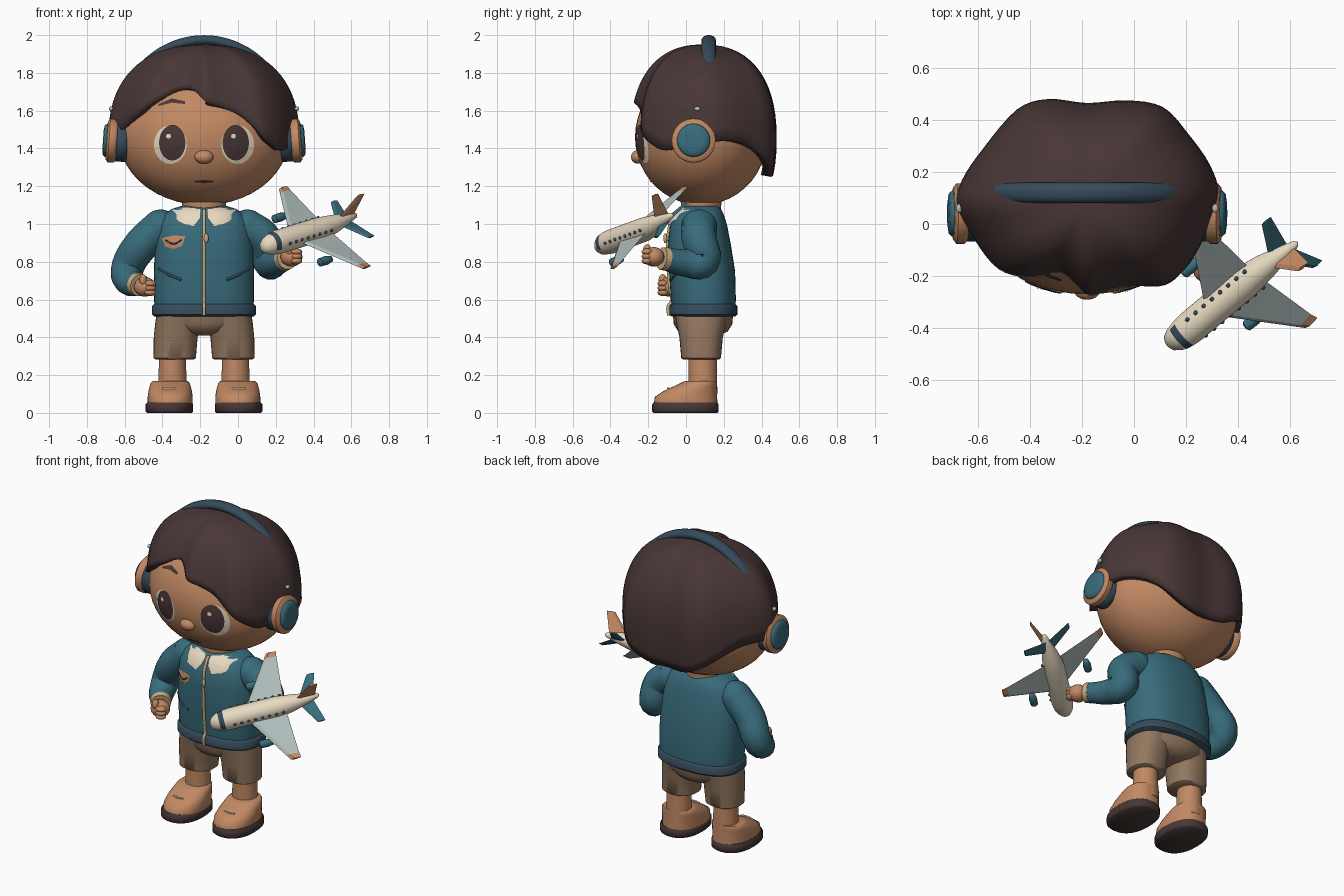
import bpy, bmesh
from math import sin, cos, pi, radians, asin, copysign
from mathutils import Vector, Matrix
from mathutils.bvhtree import BVHTree

if "Cube" in bpy.data.objects:
    bpy.data.objects.remove(bpy.data.objects["Cube"])

MID = -.18  # the figure's centre line in x


def material(name, *rgb):
    mat = bpy.data.materials.new(name)
    mat.use_nodes = True
    mat.diffuse_color = (*rgb, 1)
    shader = next(n for n in mat.node_tree.nodes if n.type == "BSDF_PRINCIPLED")
    shader.inputs["Base Color"].default_value = (*rgb, 1)
    return mat


SKIN = material("warm skin", .54, .25, .125)
HAIR = material("dark brown", .065, .038, .037)
TEAL = material("jacket teal", .04, .15, .2)
NAVY = material("dark navy", .035, .07, .105)
SHORTS = material("khaki brown", .29, .185, .115)
CREAM = material("cream", .8, .7, .53)
GREY = material("wing grey", .42, .5, .49)
TAN = material("golden tan", .58, .41, .21)


def add(name, mesh, mats, angle=50):
    for m in mats:
        mesh.materials.append(m)
    mesh.shade_smooth()
    mesh.set_sharp_from_angle(angle=radians(angle))
    ob = bpy.data.objects.new(name, mesh)
    bpy.context.scene.collection.objects.link(ob)
    return ob


def finish(name, bm, mats, M=Matrix(), angle=50):
    bm.transform(M)
    bmesh.ops.recalc_face_normals(bm, faces=bm.faces)
    mesh = bpy.data.meshes.new(name)
    bm.to_mesh(mesh)
    bm.free()
    return add(name, mesh, mats, angle)


def bridge(bm, rows, closed=True):
    for a, b in zip(rows, rows[1:]):
        n = len(a)
        for i in range(n if closed else n - 1):
            j = (i + 1) % n
            bm.faces.new((a[i], a[j], b[j], b[i]))


def loft(name, rings, mat, M=Matrix(), n=36, power=2):
    """Stack of (z, rx, ry, cx, cy) superellipse rings, capped at both ends."""
    bm, rows = bmesh.new(), []
    bend = lambda v: copysign(abs(v) ** (2 / power), v)
    for z, rx, ry, cx, cy in rings:
        turn = [2 * pi * i / n for i in range(n)]
        rows.append([bm.verts.new((cx + rx * bend(cos(a)), cy + ry * bend(sin(a)), z)) for a in turn])
    bridge(bm, rows)
    bm.faces.new(rows[0])
    bm.faces.new(rows[-1])
    return finish(name, bm, [mat], M)


def ball(name, at, size, mat, M=Matrix(), detail=24):
    bm = bmesh.new()
    bmesh.ops.create_uvsphere(bm, u_segments=detail, v_segments=detail // 2 + 2, radius=1)
    return finish(name, bm, [mat], M @ Matrix.Translation(at) @ Matrix.Diagonal((*size, 1)))


def tube(name, points, radii, mat, M=Matrix()):
    curve = bpy.data.curves.new(name, "CURVE")
    curve.dimensions, curve.bevel_depth, curve.bevel_resolution = "3D", 1, 5
    curve.resolution_u, curve.use_fill_caps = 6, True
    spline = curve.splines.new("BEZIER")
    spline.bezier_points.add(len(points) - 1)
    for bp, p, r in zip(spline.bezier_points, points, radii):
        bp.co, bp.radius = p, r
        bp.handle_left_type = bp.handle_right_type = "AUTO"
    temp = bpy.data.objects.new(name + " path", curve)
    bpy.context.scene.collection.objects.link(temp)
    graph = bpy.context.evaluated_depsgraph_get()
    mesh = bpy.data.meshes.new_from_object(temp.evaluated_get(graph))
    bpy.data.objects.remove(temp)
    mesh.materials.clear()
    mesh.transform(M)
    return add(name, mesh, [mat])


def front_of(ob, x, z):
    tree = BVHTree.FromPolygons([v.co for v in ob.data.vertices], [p.vertices for p in ob.data.polygons])
    hit = tree.ray_cast(Vector((x, -2, z)), Vector((0, 1, 0)))[0]
    return hit.y if hit else 0


def decal(name, outline, mat, target, lift):
    """Thin plate that follows the front of the target."""
    bm, rows = bmesh.new(), []
    mid = sum((Vector(p) for p in outline), Vector((0, 0))) / len(outline)
    for k in (1, .75, .5, .25, .02):
        spots = [mid + (Vector(p) - mid) * k for p in outline]
        rows.append([bm.verts.new((x, front_of(target, x, z) - lift, z)) for x, z in spots])
    bridge(bm, rows)
    bm.faces.new(rows[-1])
    return finish(name, bm, [mat])


def oval(x, z, rx, rz, n=28):
    return [(x + rx * cos(2 * pi * i / n), z + rz * sin(2 * pi * i / n)) for i in range(n)]


# Head with face details
tilts = [radians(a) for a in range(-88, 89, 8)]
head = loft("head", [(1.46 + .36 * sin(a), .45 * cos(a), .35 * cos(a), MID, .08) for a in tilts], SKIN, n=48)
ball("nose", (MID, -.255, 1.355), (.05, .036, .036), SKIN)
for side, label in ((-1, "right"), (1, "left")):
    x = MID + side * .172
    decal(label + "_eye_white", oval(x + side * .006, 1.42, .087, .102), CREAM, head, .004)
    decal(label + "_eye_iris", oval(x - side * .004, 1.43, .07, .094), HAIR, head, .008)
    decal(label + "_eye_glint", oval(x - .016, 1.465, .013, .013, 10), CREAM, head, .011)
    decal(label + "_eyebrow", [(MID + side * a, b) for a, b in
          ((.1, 1.65), (.17, 1.665), (.24, 1.635), (.24, 1.625), (.17, 1.645), (.1, 1.635))], HAIR, head, .006)
decal("mouth", oval(MID, 1.225, .055, .007, 16), HAIR, head, .004)

# Hair cap: plan outline with the height of its lower edge
plan = [Vector(p) for p in (
    (.01, -.385, 1.65), (.1, -.355, 1.62), (.19, -.335, 1.58), (.3, -.325, 1.48), (.37, -.27, 1.42),
    (.42, -.2, 1.39), (.47, -.09, 1.42), (.505, .03, 1.43), (.47, .14, 1.44), (.39, .255, 1.41),
    (.29, .36, 1.32), (.15, .385, 1.26), (0, .375, 1.25), (-.15, .39, 1.26), (-.27, .35, 1.32),
    (-.4, .2, 1.42), (-.48, .08, 1.44), (-.505, -.02, 1.45), (-.44, -.14, 1.5), (-.35, -.27, 1.6),
    (-.24, -.315, 1.67), (-.12, -.31, 1.72), (-.05, -.35, 1.7))]
bm, columns, steps, power = bmesh.new(), [], 18, 2.35
crown = bm.verts.new((MID, .09, 1.95))
for i in range(len(plan)):
    a, b, c, d = (plan[(i + k) % len(plan)] for k in (-1, 0, 1, 2))
    for t in (0, .25, .5, .75):
        p = b + (c - a) * t / 2 + (a * 2 - b * 5 + c * 4 - d) * t * t / 2 + (b * 3 - a - c * 3 + d) * t ** 3 / 2
        drop = (p.z - 1.45) * 2
        low = copysign(asin(abs(drop) ** (power / 2)), drop)
        column = []
        for s in range(1, steps + 1):
            f = pi / 2 + (low - pi / 2) * s / steps
            wide = cos(f) ** (2 / power)
            high = copysign(abs(sin(f)) ** (2 / power), f)
            column.append(bm.verts.new((MID + p.x * wide, .09 + p.y * wide, 1.45 + .5 * high)))
        columns.append(column)
for a, b in zip(columns, columns[1:] + columns[:1]):
    bm.faces.new((crown, a[0], b[0]))
    for s in range(steps - 1):
        bm.faces.new((a[s], a[s + 1], b[s + 1], b[s]))
hair = finish("hair", bm, [HAIR])
shell = hair.modifiers.new("thickness", "SOLIDIFY")
shell.thickness, shell.offset = .05, -1

# Headphones
arc = [radians(a) for a in range(-72, 73, 12)]
tube("headband", [(MID + .47 * sin(a), 0, 1.45 + .523 * cos(a)) for a in arc], [.027] * len(arc), NAVY,
     Matrix.Translation((0, .12, 0)) @ Matrix.Diagonal((1, 1.45, 1, 1)))
for side, label in ((-1, "right"), (1, "left")):
    M = Matrix.Translation((MID + side * .4, .04, 1.435)) @ Matrix.Rotation(side * radians(86), 4, "Y")
    for part, lo, hi, r, mat in (("cushion", 0, .075, .108, NAVY), ("ring", .06, .118, .116, SKIN),
                                 ("cap", .1, .135, .088, TEAL)):
        rings = [(lo, r * .9), (lo + .012, r), (hi - .015, r), (hi - .004, r * .88), (hi, r * .6)]
        loft(label + "_headphone_" + part, [(z, q, q, 0, 0) for z, q in rings], mat, M)
    ball(label + "_band_pin", (MID + side * .492, .06, 1.61), (.012, .017, .012), GREY)

# Jacket
loft("neck", [(1.02, .11, .1, MID, .08), (1.14, .12, .11, MID, .08)], SKIN)
torso = loft("jacket", [(z, rx, ry, MID, cy) for z, rx, ry, cy in (
    (.53, .258, .165, .095), (.6, .265, .172, .092), (.75, .266, .175, .085), (.9, .258, .166, .07),
    (1, .242, .15, .066), (1.05, .215, .13, .07), (1.08, .17, .11, .075), (1.095, .12, .09, .08))], TEAL, power=2.5)
loft("waistband", [(z, .274 - e, .18 - e, MID, .092) for z, e in
     ((.51, .012), (.52, 0), (.565, 0), (.578, .012))], NAVY, power=2.5)
track = [(MID, front_of(torso, MID, z) - .003, z) for z in (.58, .7, .82, .94, 1.03, 1.075)]
tube("zipper", [(MID, -.092, .515), (MID, -.092, .57)] + track, [.009] * 8, TAN)
ball("zipper_pull", (MID + .012, -.11, .925), (.012, .01, .026), TAN)
for side, label in ((-1, "right"), (1, "left")):
    flap = [(MID + side * a, b) for a, b in
            ((.015, 1.08), (.02, 1.03), (.055, .985), (.135, 1.01), (.17, 1.075), (.09, 1.09))]
    decal(label + "_collar", flap, CREAM, torso, .012)
    slit = [(MID + side * a, b) for a, b in ((.12, .705), (.18, .73), (.24, .765))]
    tube(label + "_pocket", [(x, front_of(torso, x, z), z) for x, z in slit], [.007] * 3, NAVY)
decal("badge", [(-.405, .925), (-.34, .94), (-.28, .935), (-.295, .885), (-.34, .868), (-.385, .88)], SKIN, torso, .006)
wings = [(-.385, .915), (-.34, .895), (-.3, .915)]
tube("badge_chevron", [(x, front_of(torso, x, z) - .007, z) for x, z in wings], [.004] * 3, NAVY)

# Arms and hands
arms = {
    "right": [(-.41, .08, .985), (-.52, .09, .88), (-.588, .11, .755), (-.575, .04, .695), (-.53, -.03, .68)],
    "left": [(.05, .07, .985), (.14, .07, .92), (.165, .09, .8), (.19, 0, .795), (.25, -.11, .815)]}
for label, path in arms.items():
    tube(label + "_sleeve", path, (.095, .093, .086, .075, .06), TEAL)
    ball(label + "_shoulder", path[0], (.095, .095, .092), TEAL)
    wrist = Vector(path[-1])
    aim = (wrist - Vector(path[-2])).normalized()
    tube(label + "_cuff", [wrist - aim * .008, wrist + aim * .022], (.063, .06), TAN)
    palm = wrist + aim * .07
    ball(label + "_palm", palm, (.058, .056, .052), SKIN)
    for k in range(3):
        ball(f"{label}_finger_{k}", palm + aim * .028 + Vector((.012, -.01, .022 - .024 * k)), (.032, .03, .018), SKIN)
    ball(label + "_thumb", palm + Vector((-.01, -.035, .035)), (.02, .022, .032), SKIN)

# Shorts, legs and boots
loft("shorts_seat", [(z, rx, ry, MID, .09) for z, rx, ry in
     ((.41, .06, .08), (.43, .15, .13), (.47, .23, .155), (.53, .25, .16))], SHORTS)
for side, label in ((-1, "right"), (1, "left")):
    x = MID + side * .155
    loft(label + "_shorts_leg", [(z, r, ry, x - side * shift, .08) for z, r, ry, shift in
         ((.283, .1, .095, 0), (.29, .112, .105, 0), (.4, .116, .115, .005), (.47, .122, .13, .018), (.53, .12, .14, .025))],
         SHORTS, power=2.3)
    loft(label + "_leg", [(.1, .078, .076, x + side * .012, .09), (.3, .07, .075, x + side * .012, .088)], SKIN)
    x = MID + side * .183
    loft(label + "_sole", [(z, .126 - e, .176 - e, x, -.003) for z, e in
         ((0, .008), (.008, 0), (.045, 0), (.056, .008))], HAIR, power=2.3)
    loft(label + "_boot", [(z, rx, ry, x - side * .004, cy) for z, rx, ry, cy in
         ((.05, .119, .168, -.002), (.085, .119, .165, 0), (.115, .115, .142, .022), (.14, .109, .115, .048),
          (.16, .102, .095, .07), (.17, .09, .083, .08))], SKIN, power=2.2)
    tube(label + "_lace", [(x - .035, -.09, .13), (x, -.096, .13), (x + .035, -.09, .13)], [.005] * 3, CREAM)

# Toy aeroplane frame: x across, y up, z from nose to tail
back = Vector((.49, .41, .15)).normalized()
across = Vector((-.43, .39, .43))
across = (across - back * across.dot(back)).normalized()
plane = Matrix((across, back.cross(across), back)).transposed().to_4x4()
plane.translation = (.13, -.47, .88)
body = loft("plane_fuselage", [(u, r, r, 0, lift) for u, r, lift in (
    (0, .012, -.008), (.01, .032, -.006), (.035, .048, -.003), (.055, .055, 0), (.085, .061, 0), (.12, .064, 0),
    (.4, .064, 0), (.5, .05, .006), (.59, .03, .016), (.65, .014, .022), (.66, .004, .022))], CREAM, plane)
body.data.materials.append(NAVY)
for face in body.data.polygons:  # cockpit windscreen band
    spot = plane.inverted() @ face.center
    if .055 < spot.z < .085 and spot.y > .005:
        face.material_index = 1


def panel(name, stations, mats, thick, turn=0):
    """Thin wing from (span, leading, trailing) stations; the last bay takes the second colour."""
    bm, rows = bmesh.new(), []
    for s, lead, trail in stations:
        loop = ((0, lead), (thick, lead + .02), (0, trail), (-thick, lead + .02))
        rows.append([bm.verts.new((s, h, u)) for h, u in loop])
    bridge(bm, rows)
    for f in bm.faces:
        f.material_index = int(all(v in rows[-1] + rows[-2] for v in f.verts)) * (len(mats) - 1)
    bm.faces.new(rows[0])
    bm.faces.new(rows[-1]).material_index = len(mats) - 1
    finish(name, bm, mats, plane @ Matrix.Rotation(turn, 4, "Z"), 20)


for side, label in ((-1, "left"), (1, "right")):
    panel(label + "_wing", [(side * .02, .21, .45), (side * .325, .392, .468), (side * .358, .412, .474)], [GREY, SKIN], .009)
    panel(label + "_tailplane", [(side * .01, .53, .62), (side * .16, .615, .662)], [TEAL], .006)
    engine = [(.25, .014), (.256, .022), (.3, .024), (.335, .017), (.34, .01)]
    loft(label + "_engine", [(u, r, r, side * .195, -.035) for u, r in engine], TEAL, plane, n=16)
    for k in range(8):
        ball(f"{label}_window_{k}", (side * .058, .026, .14 + .042 * k), (.008, .009, .009), NAVY, plane, 10)
panel("tail_fin", [(.01, .5, .63), (.165, .615, .668)], [SKIN], .007, pi / 2)
